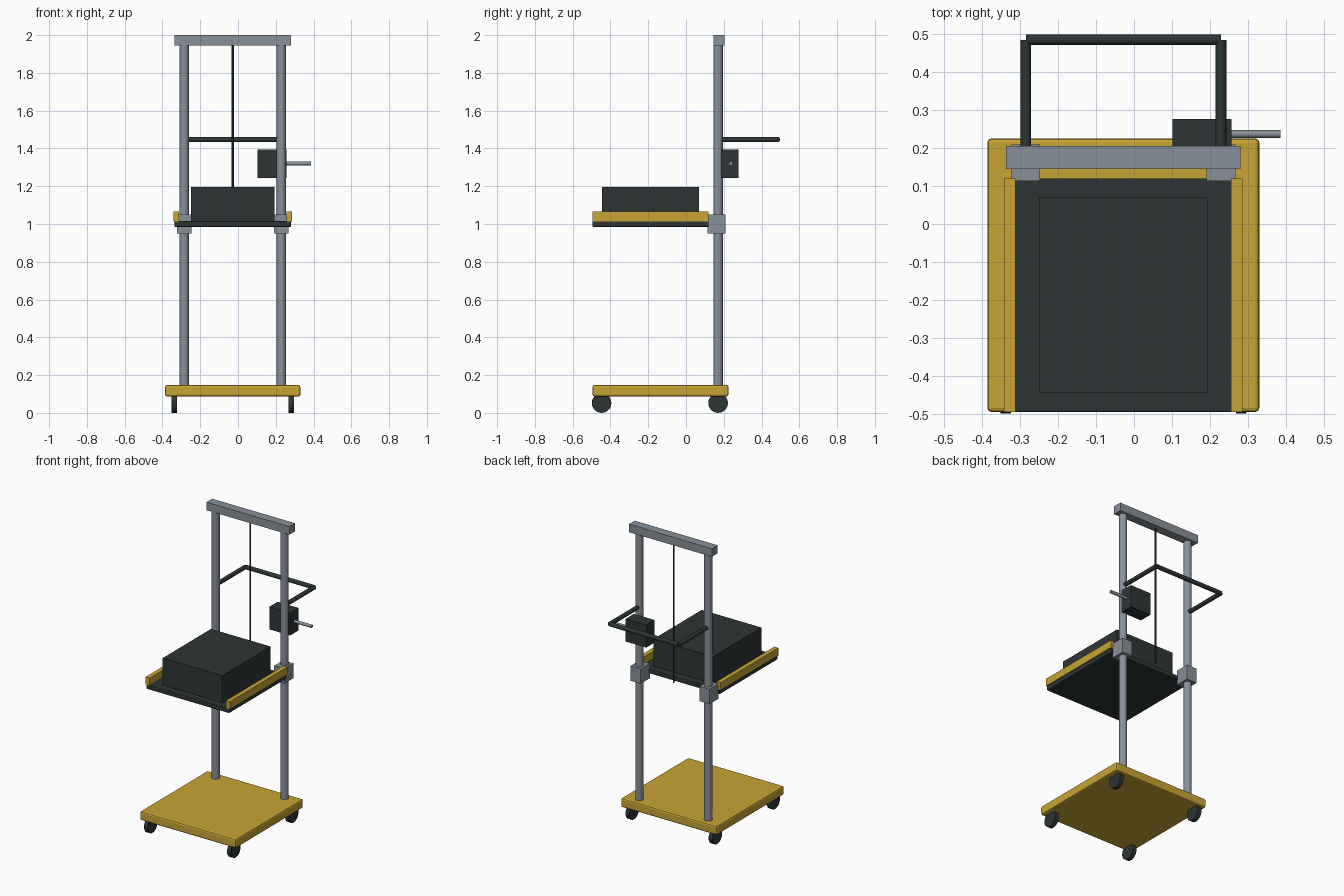
import bpy
from mathutils import Vector

cube = bpy.data.objects.get("Cube")
if cube:
    bpy.data.objects.remove(cube, do_unlink=True)


def material(name, rgb):
    m = bpy.data.materials.new(name)
    m.use_nodes = True
    m.diffuse_color = (*rgb, 1)
    m.node_tree.nodes["Principled BSDF"].inputs["Base Color"].default_value = (*rgb, 1)
    return m


YELLOW = material("safety yellow", (0.58, 0.37, 0.035))
DARK = material("dark grey", (0.027, 0.036, 0.036))
STEEL = material("steel grey", (0.25, 0.28, 0.32))


def box(name, mat, x, y, z, bevel=0.0):
    """Box spanning the given (low, high) ranges."""
    spans = (x, y, z)
    bpy.ops.mesh.primitive_cube_add(size=1, location=[(a + b) / 2 for a, b in spans])
    ob = bpy.context.object
    ob.name = name
    ob.scale = [b - a for a, b in spans]
    bpy.ops.object.transform_apply(location=False, rotation=False, scale=True)
    ob.data.materials.append(mat)
    if bevel:
        mod = ob.modifiers.new("edge bevel", "BEVEL")
        mod.width = bevel
        mod.segments = 2
    return ob


def rod(name, mat, start, end, radius, sides=16):
    """Cylinder between two points."""
    a, b = Vector(start), Vector(end)
    bpy.ops.mesh.primitive_cylinder_add(vertices=sides, radius=radius,
                                        depth=(b - a).length, location=(a + b) / 2)
    ob = bpy.context.object
    ob.name = name
    ob.rotation_euler = (b - a).to_track_quat("Z", "Y").to_euler()
    ob.data.materials.append(mat)
    bpy.ops.object.shade_smooth_by_angle(angle=0.6)
    return ob


MID = -0.028      # centre line of the frame
POST_Y = 0.17
POST_DX = 0.257

# Rolling base
box("base", YELLOW, (MID - 0.358, MID + 0.358), (-0.495, 0.225), (0.087, 0.147), 0.01)

# Parts repeated on both sides
for side, s in (("right", -1), ("left", 1)):
    x = MID + s * POST_DX
    rod(f"{side}_post", STEEL, (x, POST_Y, 0.13), (x, POST_Y, 1.96), 0.025)
    box(f"{side}_slide_sleeve", STEEL, (x - 0.038, x + 0.038), (0.113, 0.21), (0.95, 1.05))
    rail = MID + s * 0.299
    box(f"{side}_rail", YELLOW, (rail - 0.015, rail + 0.015), (-0.495, 0.12), (1.014, 1.065))
    rod(f"{side}_handle_arm", DARK, (x, POST_Y, 1.447), (x, 0.485, 1.447), 0.014)
    wheel = MID + s * 0.31
    for end, y in (("front", -0.447), ("back", POST_Y)):
        rod(f"{end}_{side}_wheel", DARK, (wheel - 0.014, y, 0.052),
            (wheel + 0.014, y, 0.052), 0.052, 24)

# Top beam, push handle and lifting cable
box("top_beam", STEEL, (MID - 0.309, MID + 0.309), (0.145, 0.205), (1.945, 2.0))
rod("handle_grip", DARK, (MID - POST_DX, 0.485, 1.447), (MID + POST_DX, 0.485, 1.447), 0.014)
rod("cable", DARK, (MID, POST_Y, 1.0), (MID, POST_Y, 1.96), 0.006, 10)

# Lifting platform with its load
box("platform", DARK, (MID - 0.308, MID + 0.308), (-0.495, 0.12), (0.985, 1.015), 0.004)
box("load_box", DARK, (MID - 0.222, MID + 0.222), (-0.445, 0.07), (1.01, 1.197))

# Winch and crank
box("winch_box", DARK, (0.102, 0.257), (0.188, 0.277), (1.243, 1.395))
rod("winch_crank", STEEL, (0.24, 0.237, 1.32), (0.386, 0.237, 1.32), 0.0105, 12)
